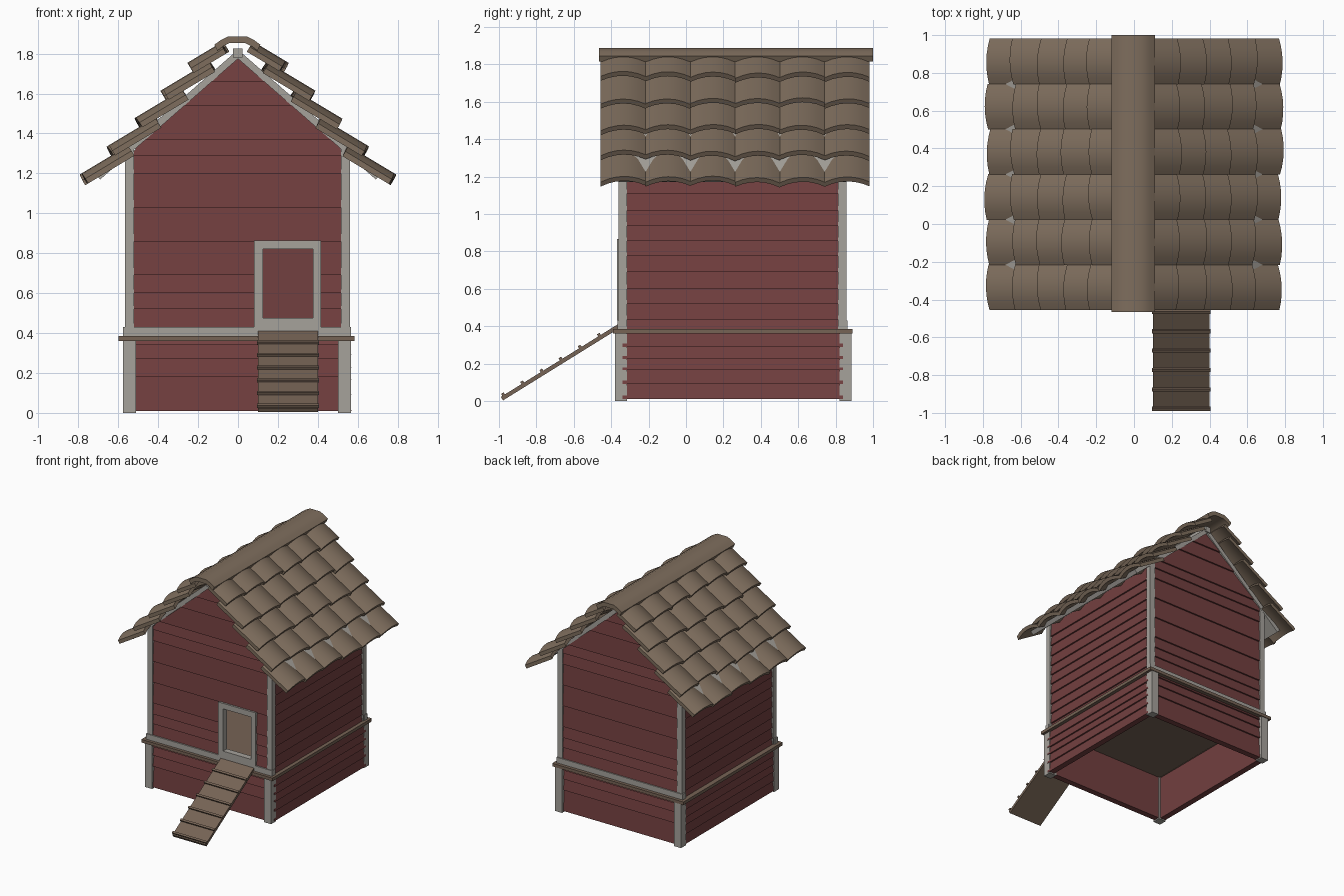
import bpy, bmesh, math, random
from mathutils import Vector

if "Cube" in bpy.data.objects:
    bpy.data.objects.remove(bpy.data.objects["Cube"])

random.seed(4)


def material(name, rgb):
    m = bpy.data.materials.new(name)
    m.diffuse_color = (*rgb, 1)
    m.use_nodes = True
    m.node_tree.nodes["Principled BSDF"].inputs["Base Color"].default_value = m.diffuse_color
    return m


RED = material("red_paint", (0.17, 0.05, 0.05))
TRIM = material("pale_trim", (0.38, 0.36, 0.33))
TILE = material("roof_clay", (0.21, 0.155, 0.11))
WOOD = material("bare_wood", (0.18, 0.125, 0.09))


def loft(bm, a, b):
    """Solid between two matching rings of points."""
    va = [bm.verts.new(p) for p in a]
    vb = [bm.verts.new(p) for p in b]
    n = len(va)
    bm.faces.new(va)
    bm.faces.new(vb[::-1])
    for i in range(n):
        j = (i + 1) % n
        bm.faces.new((va[j], va[i], vb[i], vb[j]))


def box(bm, x0, x1, y0, y1, z0, z1):
    ring = [(x0, y0), (x1, y0), (x1, y1), (x0, y1)]
    loft(bm, [(x, y, z0) for x, y in ring], [(x, y, z1) for x, y in ring])


def finish(bm, name, mat, smooth=False):
    bmesh.ops.recalc_face_normals(bm, faces=bm.faces[:])
    me = bpy.data.meshes.new(name)
    bm.to_mesh(me)
    bm.free()
    me.materials.append(mat)
    ob = bpy.data.objects.new(name, me)
    bpy.context.collection.objects.link(ob)
    if smooth:
        bpy.ops.object.select_all(action='DESELECT')
        ob.select_set(True)
        bpy.context.view_layer.objects.active = ob
        bpy.ops.object.shade_smooth_by_angle(angle=math.radians(35))
    return ob


def boxes(name, mat, items):
    bm = bmesh.new()
    for it in items:
        box(bm, *it)
    return finish(bm, name, mat)


# Wall frames: (along, outward, height) to world
WALLS = {
    "front": lambda u, d, z: (u, -0.335 - d, z),
    "back": lambda u, d, z: (u, 0.835 + d, z),
    "right": lambda u, d, z: (0.535 + d, 0.25 + u, z),
    "left": lambda u, d, z: (-0.54 - d, 0.25 + u, z),
}


def plank(bm, place, z0, z1, l0, r0, l1, r1, off):
    """Clapboard, a little thicker at its lower edge."""
    low = [(l0, -0.015), (r0, -0.015), (r0, off + 0.02), (l0, off + 0.02)]
    top = [(l1, -0.015), (r1, -0.015), (r1, off + 0.008), (l1, off + 0.008)]
    loft(bm, [place(u, d, z0) for u, d in low], [place(u, d, z1) for u, d in top])


def gable_half(z):
    return min(0.54, max(0.005, (1.785 - z) / 0.875))


SIDE_Z = [0.385, 0.435, 0.52, 0.6, 0.69, 0.775, 0.855, 0.935, 1.02, 1.11, 1.19, 1.32]
GABLE_Z = [0.43, 0.52, 0.6, 0.69, 0.86, 1.03, 1.2, 1.29, 1.37, 1.54, 1.66, 1.78]
SIDE_BASE_Z = [0.01, 0.09, 0.165, 0.225, 0.29, 0.365]
GABLE_BASE_Z = [0.01, 0.18, 0.27, 0.34, 0.365]

# Plank walls, upper house and lower base
for name, place in WALLS.items():
    end = name in ("front", "back")
    bm = bmesh.new()
    zs = GABLE_Z if end else SIDE_Z
    for z0, z1 in zip(zs, zs[1:]):
        a, b = (gable_half(z0), gable_half(z1)) if end else (0.58, 0.58)
        if name == "front" and z1 <= 0.87:      # leave the doorway open
            plank(bm, place, z0, z1, -a, 0.12, -b, 0.12, 0)
            plank(bm, place, z0, z1, 0.38, a, 0.38, b, 0)
        else:
            plank(bm, place, z0, z1, -a, a, -b, b, 0)
    finish(bm, name + "_wall", RED)
    bm = bmesh.new()
    zs = GABLE_BASE_Z if end else SIDE_BASE_Z
    half = 0.54 if end else 0.59
    for z0, z1 in zip(zs, zs[1:]):
        plank(bm, place, z0, z1, -half, half, -half, half, 0.013)
    finish(bm, name + "_base_wall", RED)

# Corner posts
boxes("base_posts", TRIM, [(x, x + 0.065, y, y + 0.065, 0, 0.365)
                           for x in (-0.575, 0.5) for y in (-0.38, 0.82)])
boxes("upper_posts", TRIM, [(x, x + 0.045, y, y + 0.045, 0.385, 1.335)
                            for x in (-0.565, 0.515) for y in (-0.36, 0.812)])

# Trim boards under the gable walls
boxes("bottom_trim", TRIM, [(-0.575, 0.565, y, y + 0.04, 0.385, 0.43)
                            for y in (-0.366, 0.824)])

# Sill around the house and the floor inside it
boxes("sill", WOOD, [(-0.6, 0.585, -0.39, -0.32, 0.36, 0.385),
                     (-0.6, 0.585, 0.82, 0.89, 0.36, 0.385),
                     (-0.6, -0.52, -0.32, 0.82, 0.36, 0.385),
                     (0.51, 0.585, -0.32, 0.82, 0.36, 0.385)])
boxes("floor", WOOD, [(-0.52, 0.51, -0.32, 0.82, 0.362, 0.384)])

# Door frame
boxes("door_frame", TRIM, [(0.08, 0.125, -0.37, -0.32, 0.43, 0.865),
                           (0.375, 0.415, -0.37, -0.32, 0.43, 0.865),
                           (0.125, 0.375, -0.37, -0.32, 0.82, 0.865),
                           (0.125, 0.375, -0.37, -0.32, 0.43, 0.475)])

# Ramp with cleats
top, foot = Vector((0, -0.365, 0.41)), Vector((0, -0.99, 0.022))
run = foot - top
nrm = Vector((0, run.z, -run.y)).normalized()


def ramp_bar(bm, x0, x1, t0, t1, h0, h1):
    ring = [top + run * t + nrm * h for t, h in ((t0, h0), (t1, h0), (t1, h1), (t0, h1))]
    loft(bm, [(x0, p.y, p.z) for p in ring], [(x1, p.y, p.z) for p in ring])


bm = bmesh.new()
ramp_bar(bm, 0.1, 0.4, 0, 1, -0.022, 0)
finish(bm, "ramp_board", WOOD)
bm = bmesh.new()
for i in range(6):
    t = 0.155 + 0.164 * i
    ramp_bar(bm, 0.095, 0.405, t - 0.01, t + 0.012, -0.002, 0.013)
finish(bm, "ramp_cleats", WOOD)

# Roof boarding under the tiles, and the ridge beam
for side, s in (("right", 1), ("left", -1)):
    prof = [(0, 1.82), (0.715, 1.195), (0.69, 1.17), (0, 1.775)]
    bm = bmesh.new()
    loft(bm, [(s * x, -0.36, z) for x, z in prof], [(s * x, 0.858, z) for x, z in prof])
    finish(bm, "roof_boarding_" + side, TRIM)
boxes("ridge_beam", TRIM, [(-0.025, 0.022, -0.37, 0.868, 1.78, 1.825)])

# Curved tiles in five overlapping rows per slope
PITCH = math.radians(31)
DX, DZ = math.cos(PITCH), -math.sin(PITCH)
NX, NZ = math.sin(PITCH), math.cos(PITCH)
WIDTH, SEG, THICK = 1.435 / 6, 6, 0.028
for side, s in (("right", 1), ("left", -1)):
    bm = bmesh.new()
    for row in range(5):
        length = 0.19 if row == 4 else 0.27
        for col in range(6):
            px = 0.787 - 0.135 * row
            pz = 1.198 + 0.14 * row
            yc = -0.455 + WIDTH * (col + 0.5)
            slip = random.uniform(-0.01, 0.008)
            skew = random.uniform(-0.006, 0.006)

            def ring(back):
                pts = []
                for lift in (0, -THICK):
                    line = []
                    for k in range(SEG + 1):
                        t = 2 * k / SEG - 1
                        h = lift - 0.032 * t * t
                        a = slip + skew * t - back
                        line.append((s * (px + DX * a + NX * h),
                                     yc + t * (WIDTH / 2 + 0.001), pz + DZ * a + NZ * h))
                    pts += line if lift == 0 else line[::-1]
                return pts
            loft(bm, ring(0), ring(length))
    finish(bm, "roof_tiles_" + side, TILE, True)

# Ridge cap
half = [(0.115, 1.845), (0.085, 1.867), (0.045, 1.887)]
inner = [(0.04, 1.853), (0.072, 1.837), (0.1, 1.815)]
prof = half + [(-x, z) for x, z in half[::-1]] + [(-x, z) for x, z in inner[::-1]] + inner
bm = bmesh.new()
loft(bm, [(x - 0.003, -0.465, z) for x, z in prof], [(x - 0.003, 1.0, z) for x, z in prof])
finish(bm, "ridge_cap", TILE, True)
